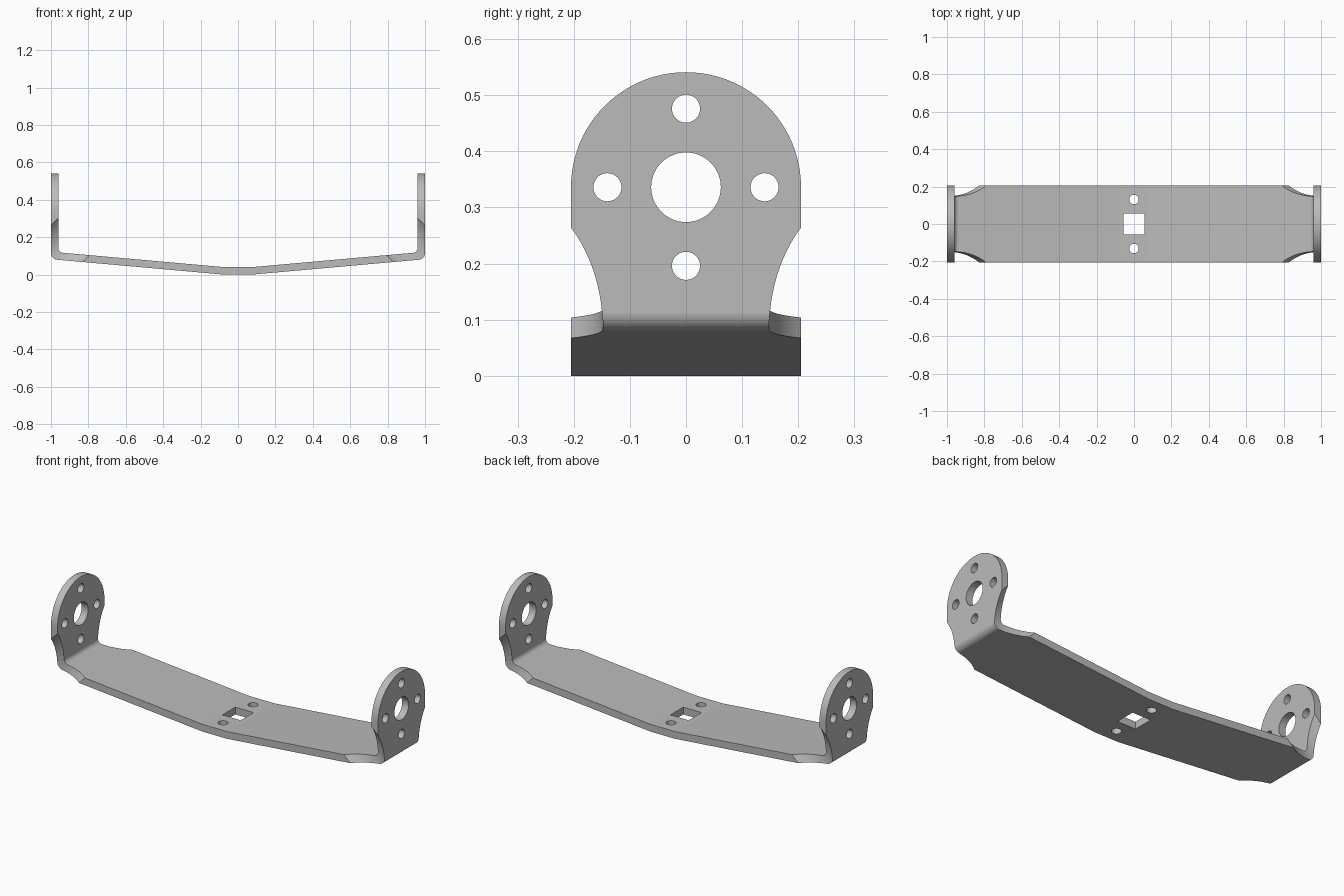
import bpy, bmesh, math
from mathutils import Vector, Matrix

if "Cube" in bpy.data.objects:
    bpy.data.objects.remove(bpy.data.objects["Cube"])

THICK, HALF_W, SLOPE, FLAT = 0.04, 0.205, 0.089, 0.075
EAR_Z, HOLE_OFFSET = 0.336, 0.14
STEPS = 24

grey = bpy.data.materials.new("metal grey")
grey.use_nodes = True
grey.diffuse_color = (0.5, 0.5, 0.5, 1)
grey.node_tree.nodes["Principled BSDF"].inputs["Base Color"].default_value = (0.5, 0.5, 0.5, 1)


def add_object(name, bm):
    bmesh.ops.recalc_face_normals(bm, faces=bm.faces)
    mesh = bpy.data.meshes.new(name)
    bm.to_mesh(mesh)
    bm.free()
    mesh.materials.append(grey)
    ob = bpy.data.objects.new(name, mesh)
    bpy.context.collection.objects.link(ob)
    return ob


def prism(name, points, direction):
    """Extrude a closed outline by the given vector."""
    bm = bmesh.new()
    face = bm.faces.new([bm.verts.new(p) for p in points])
    ext = bmesh.ops.extrude_face_region(bm, geom=[face])
    moved = [g for g in ext["geom"] if isinstance(g, bmesh.types.BMVert)]
    bmesh.ops.translate(bm, verts=moved, vec=direction)
    return add_object(name, bm)


def cylinder(name, centre, axis, radius, length):
    bm = bmesh.new()
    turn = Vector((0, 0, 1)).rotation_difference(Vector(axis)).to_matrix().to_4x4()
    bmesh.ops.create_cone(bm, cap_ends=True, segments=STEPS * 4, radius1=radius,
                          radius2=radius, depth=length, matrix=Matrix.Translation(centre) @ turn)
    return add_object(name, bm)


def fillet(before, corner, after, radius):
    """Points of a round arc that replaces a corner."""
    b, c, a = Vector(before), Vector(corner), Vector(after)
    u, v = (b - c).normalized(), (a - c).normalized()
    half = u.angle(v) / 2
    mid = c + (u + v).normalized() * (radius / math.sin(half))
    start = c + u * (radius / math.tan(half)) - mid
    end = c + v * (radius / math.tan(half)) - mid
    sweep = start.angle(end)
    return [tuple(mid + (start * math.sin(sweep * (1 - i / STEPS)) + end * math.sin(sweep * i / STEPS))
                  / math.sin(sweep)) for i in range(STEPS + 1)]


def cut(target, tool, operation="DIFFERENCE"):
    mod = target.modifiers.new("cut", "BOOLEAN")
    mod.operation, mod.solver, mod.object = operation, "EXACT", tool
    bpy.context.view_layer.objects.active = target
    bpy.ops.object.modifier_apply(modifier=mod.name)
    bpy.data.objects.remove(tool)


# Bent strip seen from the front: shallow V with upright ends
def low(x):
    return SLOPE * (x - FLAT)

inner = 1 - THICK
outer_corner, inner_corner = (1, low(1)), (inner, low(inner) + THICK)
right_half = [(FLAT, 0)]
right_half += fillet((FLAT, 0), outer_corner, (1, 0.6), 0.035)
right_half += [(1, 0.6), (inner, 0.6)]
right_half += fillet((inner, 0.6), inner_corner, (FLAT, THICK), 0.025)
right_half += [(FLAT, THICK)]
outline = right_half + [(-x, z) for x, z in reversed(right_half)]
bracket = prism("bracket", [(x, -0.3, z) for x, z in outline], (0, 0.6, 0))

# Trim to width and round the tops of the ears
angles = [math.pi * i / (STEPS * 2) for i in range(STEPS * 2 + 1)]
trim = [(HALF_W * math.cos(a), EAR_Z + HALF_W * math.sin(a)) for a in angles]
trim += [(-HALF_W, -0.1), (HALF_W, -0.1)]
cut(bracket, prism("trim_cutter", [(-1.1, y, z) for y, z in trim], (2.2, 0, 0)), "INTERSECT")

# Slanted round notches at the four bends
for sx in (1, -1):
    for sy in (1, -1):
        cut(bracket, cylinder("notch_cutter", (sx * 0.98, sy * 0.325, 0.1), (sx, 0, -1), 0.177, 0.4))

# Ear holes: a large bore ringed by four bolt holes, through both ears
cut(bracket, cylinder("bore_cutter", (0, 0, EAR_Z), (1, 0, 0), 0.062, 2.2))
for dy, dz in ((1, 0), (-1, 0), (0, 1), (0, -1)):
    centre = (0, dy * HOLE_OFFSET, EAR_Z + dz * HOLE_OFFSET)
    cut(bracket, cylinder("bolt_cutter", centre, (1, 0, 0), 0.025, 2.2))

# Square window and two small holes in the middle of the strip
s = 0.056
cut(bracket, prism("window_cutter", [(-s, -s, -0.1), (s, -s, -0.1), (s, s, -0.1), (-s, s, -0.1)], (0, 0, 0.2)))
for sy in (1, -1):
    cut(bracket, cylinder("strip_hole_cutter", (0, sy * 0.131, 0), (0, 0, 1), 0.025, 0.2))

# Smooth the rounded surfaces, keep the bends and rims sharp
bpy.ops.object.select_all(action="DESELECT")
bracket.select_set(True)
bpy.context.view_layer.objects.active = bracket
bpy.ops.object.shade_smooth_by_angle(angle=math.radians(4.5))
weighted = bracket.modifiers.new("even_shading", "WEIGHTED_NORMAL")
weighted.keep_sharp = True
